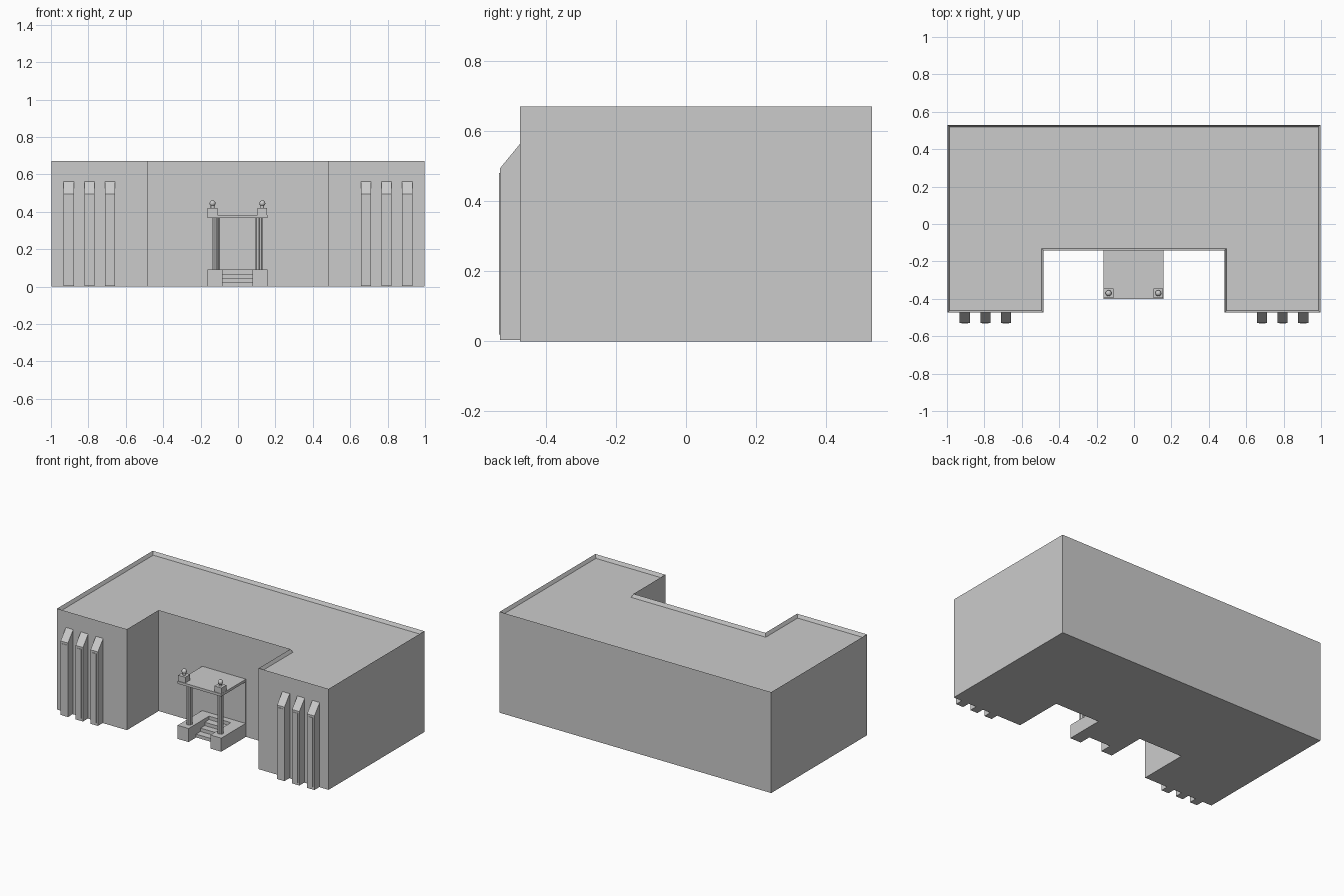
import bpy, bmesh
from math import cos, sin, pi

if "Cube" in bpy.data.objects:
    bpy.data.objects.remove(bpy.data.objects["Cube"])


def finish(name, bm):
    bmesh.ops.recalc_face_normals(bm, faces=bm.faces)
    mesh = bpy.data.meshes.new(name)
    bm.to_mesh(mesh)
    bm.free()
    ob = bpy.data.objects.new(name, mesh)
    bpy.context.collection.objects.link(ob)
    return ob


def prism(name, pts, vec, inset=None):
    """Extrude a polygon along vec; optionally inset and sink the far face."""
    bm = bmesh.new()
    base = bm.faces.new([bm.verts.new(p) for p in pts])
    res = bmesh.ops.extrude_face_region(bm, geom=[base], use_keep_orig=True)
    verts = [g for g in res["geom"] if isinstance(g, bmesh.types.BMVert)]
    cap = [g for g in res["geom"] if isinstance(g, bmesh.types.BMFace)][0]
    bmesh.ops.translate(bm, verts=verts, vec=vec)
    bmesh.ops.recalc_face_normals(bm, faces=bm.faces)
    if inset:
        bmesh.ops.inset_region(bm, faces=[cap], thickness=inset[0], use_even_offset=True)
        bmesh.ops.translate(bm, verts=cap.verts, vec=(0, 0, -inset[1]))
    return finish(name, bm)


def box(name, x0, x1, y0, y1, z0, z1):
    return prism(name, [(x0, y0, z0), (x1, y0, z0), (x1, y1, z0), (x0, y1, z0)],
                 (0, 0, z1 - z0))


# U-shaped main block with a sunken roof behind a thin parapet
W, REC, FRONT, BACK, IN = 0.997, 0.484, -0.474, 0.53, -0.141
plan = [(-W, FRONT), (-REC, FRONT), (-REC, IN), (REC, IN),
        (REC, FRONT), (W, FRONT), (W, BACK), (-W, BACK)]
prism("main_building", [(x, y, 0) for x, y in plan], (0, 0, 0.67), (0.011, 0.022))

# Sloped-top fins on both wings, each with a slim front strip
for side in (-1, 1):
    for i, cx in enumerate((0.685, 0.795, 0.905)):
        x = side * cx
        prof = [(FRONT + 0.003, 0.003), (-0.53, 0.003), (-0.53, 0.494), (FRONT + 0.003, 0.566)]
        prism(f"wing_fin_{side}_{i}", [(x - 0.027, y, z) for y, z in prof], (0.054, 0, 0))
        box(f"fin_strip_{side}_{i}", x - 0.017, x + 0.017, -0.533, -0.529, 0.02, 0.48)

# Porch: canopy, back panel and stairs (centre line sits slightly left)
C = -0.003
box("porch_canopy", C - 0.16, C + 0.16, -0.4, IN + 0.001, 0.366, 0.383)
box("porch_back_panel", C - 0.16, C + 0.16, IN - 0.003, IN + 0.002, 0.0, 0.37)
stair = [(IN, 0)]
for i, z in enumerate((0.022, 0.045, 0.067, 0.09)):
    y = -0.32 + 0.045 * i
    stair += [(y, z - 0.0225 if i else 0), (y, z)]
stair.append((IN, 0.09))
prism("porch_stairs", [(C - 0.08, y, z) for y, z in stair], (0.16, 0, 0))

# Plinths, fluted columns, corner blocks and ball finials
for side in (-1, 1):
    xs = sorted((C + side * 0.08, C + side * 0.16))
    box(f"stair_plinth_{side}", *xs, -0.4, IN + 0.001, 0, 0.09)
    cx = C + side * 0.114
    ring = []
    for k in range(32):
        r = 0.0195 if k % 4 < 2 else 0.016
        ring.append((cx + r * cos(k * pi / 16), -0.342 + r * sin(k * pi / 16), 0.088))
    prism(f"fluted_column_{side}", ring, (0, 0, 0.28))
    bx = C + side * 0.133
    box(f"corner_block_{side}", bx - 0.026, bx + 0.026, -0.396, -0.345, 0.38, 0.421)
    bpy.ops.mesh.primitive_cylinder_add(vertices=16, radius=0.01, depth=0.014,
                                        location=(bx, -0.37, 0.426))
    bpy.context.object.name = f"finial_neck_{side}"
    bpy.ops.mesh.primitive_uv_sphere_add(segments=20, ring_count=12, radius=0.016,
                                         location=(bx, -0.37, 0.445))
    bpy.context.object.name = f"ball_finial_{side}"
    bpy.ops.object.shade_smooth_by_angle()
